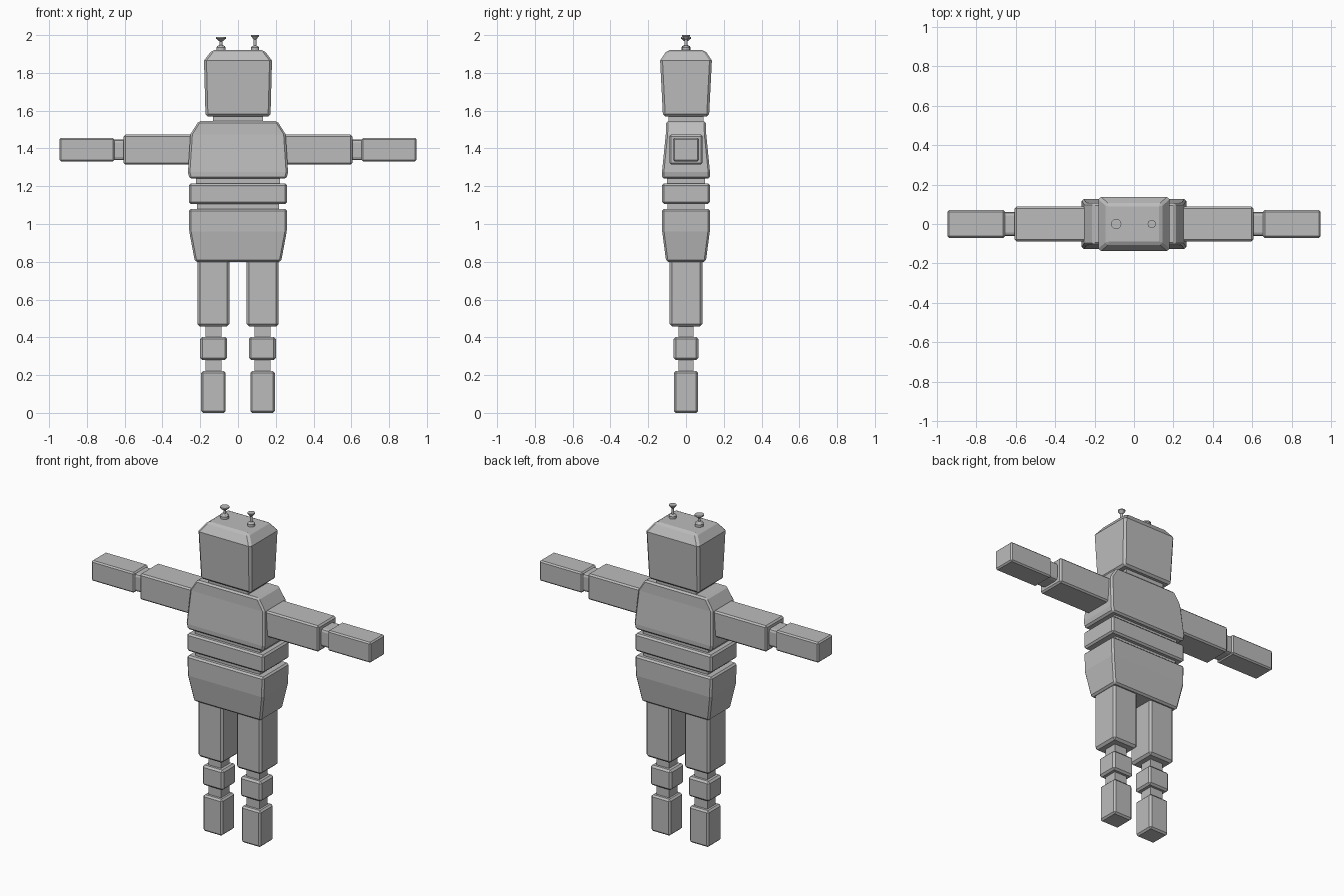
import bpy, bmesh, math
from mathutils import Vector

if "Cube" in bpy.data.objects:
    bpy.data.objects.remove(bpy.data.objects["Cube"])

grey = bpy.data.materials.new("plain grey")
grey.diffuse_color = (0.5, 0.5, 0.5, 1)
grey.use_nodes = True
grey.node_tree.nodes["Principled BSDF"].inputs["Base Color"].default_value = grey.diffuse_color


def finish(name, bm, bevel=0.0, segments=1):
    bmesh.ops.recalc_face_normals(bm, faces=bm.faces)
    me = bpy.data.meshes.new(name)
    bm.to_mesh(me)
    bm.free()
    me.materials.append(grey)
    ob = bpy.data.objects.new(name, me)
    bpy.context.collection.objects.link(ob)
    if bevel:
        mod = ob.modifiers.new("bevel", 'BEVEL')
        mod.width = bevel
        mod.segments = segments
        mod.limit_method = 'ANGLE'
        mod.angle_limit = math.radians(50)
    return ob


def box(name, x, y, z, bevel=0.01, segments=1):
    """Bevelled box from (min, max) ranges."""
    bm = bmesh.new()
    bmesh.ops.create_cube(bm, size=1)
    for v in bm.verts:
        v.co = Vector([(r[0] + r[1]) / 2 + c * (r[1] - r[0])
                       for c, r in zip(v.co, (x, y, z))])
    return finish(name, bm, bevel, segments)


def stack(name, rings, bevel=0.01):
    """Tapered block from rectangular rings (z, half width, half depth)."""
    bm = bmesh.new()
    loops = [[bm.verts.new((sx * hx, sy * hy, z))
              for sx, sy in ((-1, -1), (1, -1), (1, 1), (-1, 1))]
             for z, hx, hy in rings]
    for a, b in zip(loops, loops[1:]):
        for i in range(4):
            j = (i + 1) % 4
            bm.faces.new((a[i], a[j], b[j], b[i]))
    bm.faces.new(loops[0])
    bm.faces.new(loops[-1])
    return finish(name, bm, bevel)


def turned(name, x, profile, n=16):
    """Lathe (radius, z) points round a vertical axis at x."""
    bm = bmesh.new()
    loops = [[bm.verts.new((x + r * math.cos(math.tau * i / n),
                            r * math.sin(math.tau * i / n), z)) for i in range(n)]
             for r, z in profile]
    for a, b in zip(loops, loops[1:]):
        for i in range(n):
            j = (i + 1) % n
            bm.faces.new((a[i], a[j], b[j], b[i]))
    bm.faces.new(loops[0])
    bm.faces.new(loops[-1])
    return finish(name, bm)


# Head and neck
stack("head", [(1.57, 0.172, 0.122), (1.865, 0.18, 0.137), (1.92, 0.138, 0.1)], 0.012)
box("neck", (-0.133, 0.133), (-0.093, 0.093), (1.53, 1.59), 0)

# Two antennae with flared tips
turned("left_antenna", -0.09, [(0.025, 1.91), (0.025, 1.935), (0.019, 1.943), (0.008, 1.947),
                               (0.008, 1.967), (0.026, 1.981), (0.026, 1.989)])
turned("right_antenna", 0.09, [(0.021, 1.91), (0.021, 1.935), (0.016, 1.941), (0.008, 1.944),
                               (0.008, 1.978), (0.021, 1.994), (0.021, 2.0)])

# Body
stack("chest", [(1.24, 0.257, 0.126), (1.275, 0.265, 0.127),
                (1.475, 0.252, 0.107), (1.545, 0.208, 0.105)], 0.01)
box("upper_waist", (-0.222, 0.222), (-0.1, 0.1), (1.2, 1.25), 0)
box("belt", (-0.26, 0.26), (-0.126, 0.126), (1.107, 1.215), 0.01)
box("lower_waist", (-0.218, 0.218), (-0.098, 0.098), (1.07, 1.12), 0)
stack("hips", [(0.8, 0.228, 0.105), (0.96, 0.258, 0.126), (1.08, 0.26, 0.126)], 0.01)

# Arms and legs on both sides
for side, s in (("left", -1), ("right", 1)):
    def span(a, b):
        return tuple(sorted((s * a, s * b)))
    box(side + "_upper_arm", span(0.2, 0.605), (-0.088, 0.088), (1.315, 1.473), 0.009)
    box(side + "_wrist", span(0.59, 0.67), (-0.06, 0.06), (1.338, 1.448), 0.016, 2)
    box(side + "_hand", span(0.655, 0.945), (-0.07, 0.07), (1.332, 1.456), 0.008)
    box(side + "_thigh", span(0.045, 0.215), (-0.087, 0.087), (0.458, 0.83), 0.013)
    box(side + "_knee_joint", span(0.087, 0.172), (-0.04, 0.04), (0.39, 0.47), 0)
    box(side + "_shin", span(0.058, 0.2), (-0.065, 0.065), (0.28, 0.402), 0.011)
    box(side + "_ankle_joint", span(0.087, 0.172), (-0.04, 0.04), (0.21, 0.29), 0)
    box(side + "_foot", span(0.065, 0.195), (-0.064, 0.064), (0.0, 0.222), 0.01)
